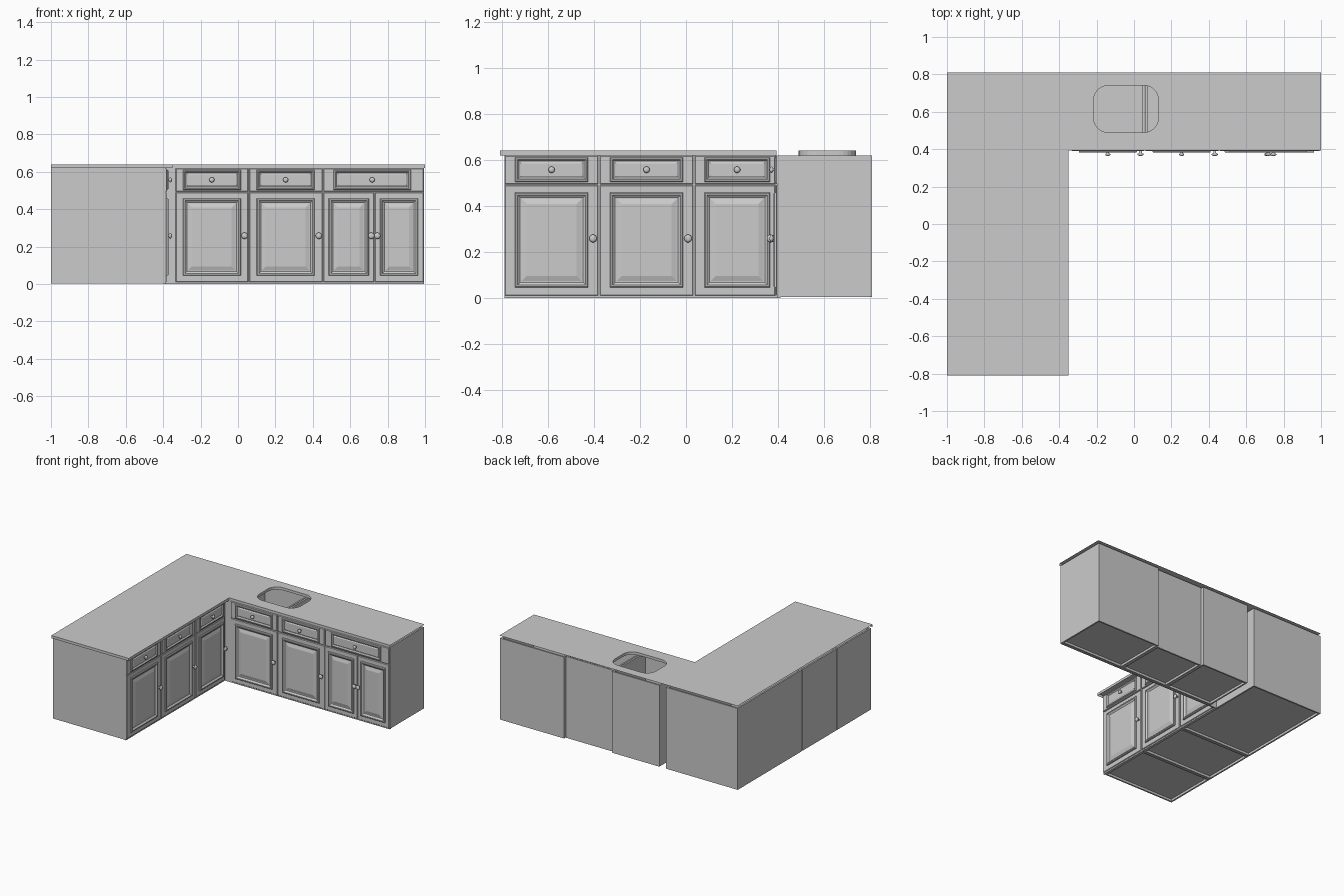
import bpy, bmesh, math
from mathutils import Vector

if "Cube" in bpy.data.objects:
    bpy.data.objects.remove(bpy.data.objects["Cube"])

TOP, BODY_TOP = 0.64, 0.62
FRONT_Y, FRONT_X = 0.41, -0.40      # carcass front planes of the two runs


def finish(bm, name, smooth=False, recalc=True):
    if recalc:
        bmesh.ops.recalc_face_normals(bm, faces=bm.faces)
    me = bpy.data.meshes.new(name)
    bm.to_mesh(me)
    bm.free()
    ob = bpy.data.objects.new(name, me)
    bpy.context.collection.objects.link(ob)
    if smooth:
        for p in me.polygons:
            p.use_smooth = True
    return ob


def add_box(bm, lo, hi):
    r = bmesh.ops.create_cube(bm, size=1)
    for v in r["verts"]:
        v.co = Vector([(a + b) / 2 + c * (b - a) for a, b, c in zip(lo, hi, v.co)])


# Local front coordinates: u along the run, w up, d outward from the carcass
def back_run(u, w, d):
    return Vector((u, FRONT_Y - d, w))


def left_run(u, w, d):
    return Vector((FRONT_X + d, u, w))


def rings(name, run, u0, u1, w0, w1, steps):
    """Rectangular moulding made from nested loops (inset, height)."""
    bm = bmesh.new()
    prev = None
    for i, d in steps:
        loop = [bm.verts.new(run(u, w, d)) for u, w in
                ((u0 + i, w0 + i), (u1 - i, w0 + i), (u1 - i, w1 - i), (u0 + i, w1 - i))]
        if prev:
            for k in range(4):
                bm.faces.new((prev[k], prev[(k + 1) % 4], loop[(k + 1) % 4], loop[k]))
        else:
            bm.faces.new(loop[::-1])
        prev = loop
    bm.faces.new(prev)
    return finish(bm, name)


def knob(name, run, u, w, r):
    prof = [(0.45, 0.018), (0.4, 0.031), (0.9, 0.034), (1.0, 0.039), (0.75, 0.044), (0.35, 0.046)]
    bm = bmesh.new()
    n, prev = 14, None
    for s, d in prof:
        loop = [bm.verts.new(run(u + r * s * math.cos(2 * math.pi * k / n),
                                 w + r * s * math.sin(2 * math.pi * k / n), d)) for k in range(n)]
        if prev:
            for k in range(n):
                bm.faces.new((prev[k], prev[(k + 1) % n], loop[(k + 1) % n], loop[k]))
        else:
            bm.faces.new(loop[::-1])
        prev = loop
    bm.faces.new(prev)
    finish(bm, name, smooth=True)


def slab(name, run, u0, u1, w0, w1, t):
    rings(name, run, u0, u1, w0, w1, [(0, 0), (0, t - 0.003), (0.003, t)])


B = 0.018   # slab face height
DOOR = [(0, B - 0.004), (0, B + 0.007), (0.004, B + 0.011), (0.011, B + 0.011), (0.014, B + 0.007),
        (0.022, B + 0.001), (0.028, B + 0.001), (0.05, B + 0.008)]
DRAWER = [(0, B - 0.004), (0, B + 0.006), (0.004, B + 0.010), (0.010, B + 0.010),
          (0.017, B + 0.002), (0.021, B + 0.002), (0.026, B + 0.005)]


def door(run, tag, u0, u1, p0, p1, k):
    slab("door_slab_" + tag, run, u0, u1, 0.01, 0.49, B)
    rings("door_panel_" + tag, run, p0, p1, 0.045, 0.458, DOOR)
    knob("door_knob_" + tag, run, k, 0.258, 0.017)


def drawer(run, tag, u0, u1, p0, p1):
    slab("drawer_slab_" + tag, run, u0, u1, 0.494, 0.618, B + 0.002)
    rings("drawer_panel_" + tag, run, p0, p1, 0.504, 0.611, DRAWER)
    knob("drawer_knob_" + tag, run, (p0 + p1) / 2, 0.557, 0.014)


# Carcasses: open-topped boxes with a raised floor
def carcass(name, x0, x1, y0, y1):
    t, z0 = 0.012, 0.003
    bm = bmesh.new()
    add_box(bm, (x0, y0, z0), (x0 + t, y1, BODY_TOP))
    add_box(bm, (x1 - t, y0, z0), (x1, y1, BODY_TOP))
    add_box(bm, (x0 + t, y1 - t, z0), (x1 - t, y1, BODY_TOP))
    add_box(bm, (x0 + t, y0, z0), (x1 - t, y0 + t, BODY_TOP))
    add_box(bm, (x0 + t, y0 + t, 0.02), (x1 - t, y1 - t, 0.032))
    finish(bm, name)


carcass("back_carcass_right", 0.458, 0.995, FRONT_Y, 0.808)
carcass("back_carcass_middle", 0.06, 0.453, FRONT_Y, 0.79)
carcass("back_carcass_left", -0.342, 0.055, FRONT_Y, 0.808)
carcass("left_carcass_front", -1.0, FRONT_X, -0.79, -0.381)
carcass("left_carcass_middle", -1.0, FRONT_X, -0.376, 0.032)
carcass("left_carcass_corner", -1.0, FRONT_X, 0.037, 0.808)

# Bottom rails behind the doors and corner filler
bm = bmesh.new()
add_box(bm, (-0.4, FRONT_Y - 0.012, 0), (0.995, FRONT_Y, BODY_TOP))
finish(bm, "back_face_frame")
bm = bmesh.new()
add_box(bm, (FRONT_X, -0.79, 0), (FRONT_X + 0.012, FRONT_Y, BODY_TOP))
finish(bm, "left_face_frame")

# Back run fronts: slab range, panel range, knob
door(back_run, "back_1", -0.333, 0.055, -0.295, 0.015, 0.035)
door(back_run, "back_2", 0.06, 0.453, 0.10, 0.41, 0.432)
door(back_run, "back_3", 0.458, 0.728, 0.485, 0.70, 0.713)
door(back_run, "back_4", 0.733, 0.993, 0.76, 0.963, 0.745)
drawer(back_run, "back_1", -0.333, 0.055, -0.295, 0.015)
drawer(back_run, "back_2", 0.06, 0.453, 0.10, 0.41)
drawer(back_run, "back_3", 0.458, 0.993, 0.51, 0.925)

# Left run fronts
for n, (u0, u1, p0, p1, k) in enumerate((
        (-0.788, -0.382, -0.743, -0.426, -0.404),
        (-0.374, 0.031, -0.33, -0.013, 0.009),
        (0.039, 0.389, 0.08, 0.365, 0.368)), 1):
    door(left_run, f"left_{n}", u0, u1, p0, p1, k)
    drawer(left_run, f"left_{n}", u0, u1, p0, p1)

# Worktop: L-shaped sheet with front edges and a rounded sink opening
bm = bmesh.new()
outer = [bm.verts.new((x, y, TOP)) for x, y in
         ((-1, -0.81), (-0.35, -0.81), (-0.35, 0.394), (1, 0.394), (1, 0.81), (-1, 0.81))]
hole, r = [], 0.075
for cx, cy, a in ((0.13 - r, 0.74 - r, 0), (-0.215 + r, 0.74 - r, 90),
                  (-0.215 + r, 0.49 + r, 180), (0.13 - r, 0.49 + r, 270)):
    for s in range(7):
        t = math.radians(a + s * 15)
        hole.append(bm.verts.new((cx + r * math.cos(t), cy + r * math.sin(t), TOP)))
edges = [bm.edges.new((l[i], l[(i + 1) % len(l)])) for l in (outer, hole) for i in range(len(l))]
bmesh.ops.triangle_fill(bm, edges=edges, use_beauty=True)
for f in bm.faces:
    if f.normal.z < 0:
        f.normal_flip()


def drop(a, b):
    lo = [bm.verts.new((v.co.x, v.co.y, BODY_TOP)) for v in (a, b)]
    bm.faces.new((a, lo[0], lo[1], b))


for i in range(3):
    drop(outer[i], outer[i + 1])
for i in range(len(hole)):
    drop(hole[(i + 1) % len(hole)], hole[i])
bmesh.ops.remove_doubles(bm, verts=bm.verts, dist=1e-5)
finish(bm, "worktop", recalc=False)
